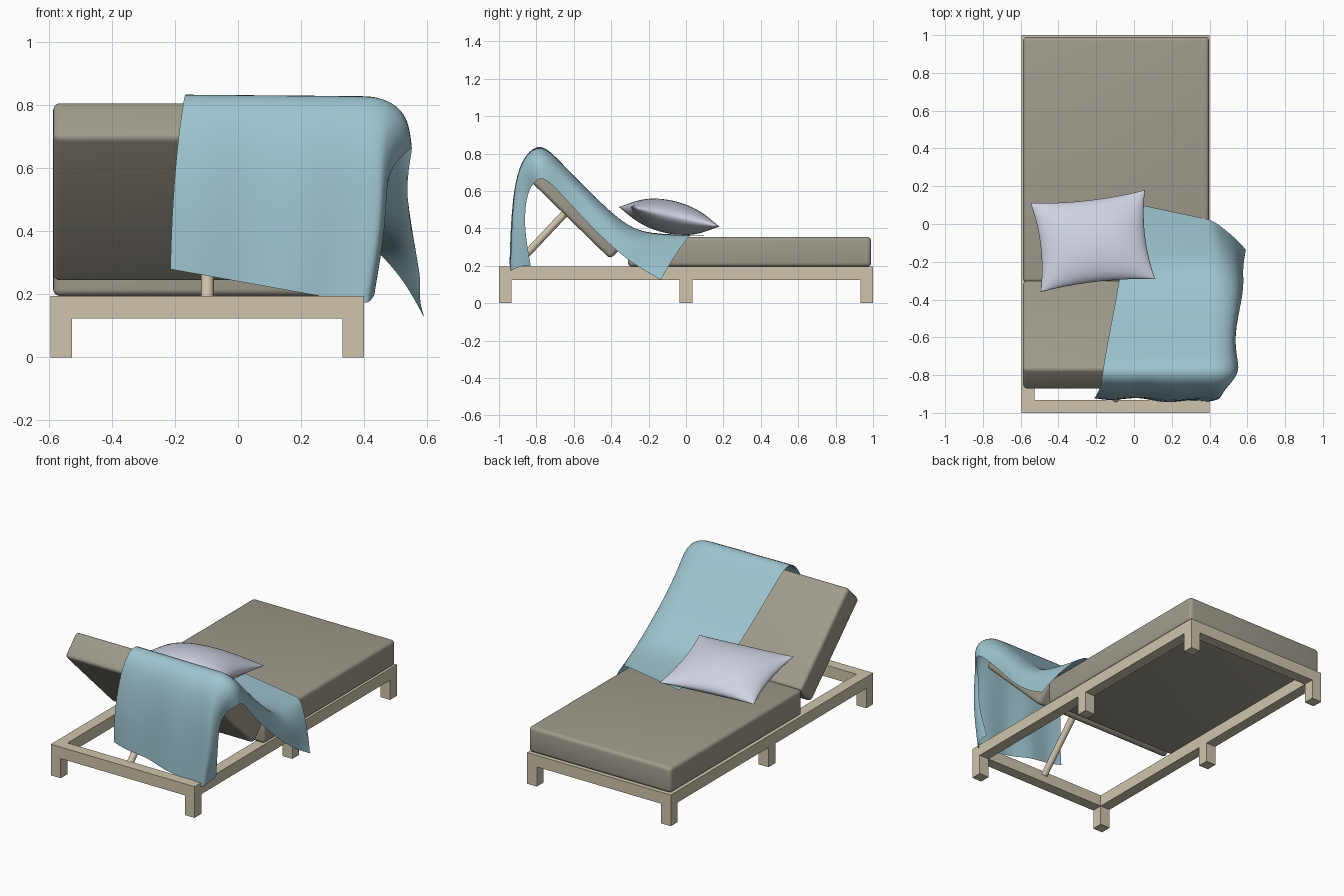
import bpy, bmesh, math
from mathutils import Vector, Matrix

if "Cube" in bpy.data.objects:
    bpy.data.objects.remove(bpy.data.objects["Cube"])


def material(name, rgb):
    m = bpy.data.materials.new(name)
    m.diffuse_color = (*rgb, 1)
    m.use_nodes = True
    m.node_tree.nodes["Principled BSDF"].inputs["Base Color"].default_value = m.diffuse_color
    return m


WOOD = material("pale wood", (0.62, 0.56, 0.42))
TAUPE = material("taupe cushion", (0.35, 0.325, 0.265))
BLUE = material("blue blanket", (0.34, 0.55, 0.62))
LILAC = material("pale pillow", (0.62, 0.65, 0.75))


def finish(name, bm, mat, smooth=None):
    bmesh.ops.recalc_face_normals(bm, faces=bm.faces)
    me = bpy.data.meshes.new(name)
    bm.to_mesh(me)
    bm.free()
    me.materials.append(mat)
    ob = bpy.data.objects.new(name, me)
    bpy.context.collection.objects.link(ob)
    if smooth:
        for p in me.polygons:
            p.use_smooth = True
    return ob


def box(name, lo, hi, mat, bevel=0, matrix=None):
    bm = bmesh.new()
    lo, hi = Vector(lo), Vector(hi)
    bmesh.ops.create_cube(bm, size=1, matrix=Matrix.Translation((lo + hi) / 2)
                          @ Matrix.Diagonal((*(hi - lo), 1)))
    if bevel:
        bmesh.ops.bevel(bm, geom=bm.edges[:], offset=bevel, segments=4,
                        profile=0.5, affect='EDGES')
    if matrix:
        bm.transform(matrix)
    ob = finish(name, bm, mat)
    if bevel:
        bpy.context.view_layer.objects.active = ob
        ob.select_set(True)
        bpy.ops.object.shade_smooth_by_angle(angle=math.radians(40))
        ob.select_set(False)
    return ob


# Wooden frame: rails and six legs
X0, X1, W = -0.595, 0.40, 0.068
ZB, ZT = 0.123, 0.195
for side, x in (("left", X0), ("right", X1 - W)):
    box(side + "_rail", (x, -1 + W, ZB), (x + W, 1 - W, ZT), WOOD)
    for place, y in (("front", -1), ("middle", -W / 2), ("back", 1 - W)):
        box(f"{place}_{side}_leg", (x, y, 0), (x + W, y + W, ZB), WOOD)
box("front_rail", (X0, -1, ZB), (X1, -1 + W, ZT), WOOD)
box("back_rail", (X0, 1 - W, ZB), (X1, 1, ZT), WOOD)

# Seat cushion and tilted backrest cushion
box("seat_cushion", (-0.587, -0.31, 0.195), (0.398, 0.99, 0.355), TAUPE, 0.022)
box("backrest_cushion", (-0.587, -0.332, -0.081), (0.398, 0.332, 0.081), TAUPE, 0.022,
    Matrix.Translation((0, -0.586, 0.526)) @ Matrix.Rotation(math.radians(-44.3), 4, 'X'))

# Round prop under the backrest
a, b = Vector((-0.097, -0.935, 0.175)), Vector((-0.097, -0.62, 0.51))
bm = bmesh.new()
bmesh.ops.create_cone(bm, cap_ends=True, segments=24, radius1=0.02, radius2=0.02,
                      depth=(b - a).length,
                      matrix=Matrix.Translation((a + b) / 2)
                      @ (b - a).to_track_quat('Z', 'Y').to_matrix().to_4x4())
strut = finish("backrest_strut", bm, WOOD)
bpy.context.view_layer.objects.active = strut
strut.select_set(True)
bpy.ops.object.shade_smooth_by_angle(angle=math.radians(40))
strut.select_set(False)

# Pillow: two domed grids joined at a pinched seam
N = 32
bm = bmesh.new()
place = (Matrix.Translation((-0.218, -0.09, 0.462)) @ Matrix.Rotation(math.radians(6.5), 4, 'Z')
         @ Matrix.Rotation(math.radians(-12.5), 4, 'X'))
for sgn in (1, -1):
    g = []
    for i in range(N + 1):
        for j in range(N + 1):
            u = math.sin((i / N - 0.5) * math.pi)
            v = math.sin((j / N - 0.5) * math.pi)
            x = 0.305 * u * (1 - 0.09 * (1 - v * v))
            y = 0.243 * v * (1 - 0.09 * (1 - u * u))
            z = sgn * 0.088 * (max(0, 1 - u * u) * max(0, 1 - v * v)) ** 0.55
            p = place @ Vector((x, y, z))
            p.z = max(p.z, 0.358)
            g.append(bm.verts.new(p))
    for i in range(N):
        for j in range(N):
            k = i * (N + 1) + j
            bm.faces.new((g[k], g[k + 1], g[k + N + 2], g[k + N + 1]))
bmesh.ops.remove_doubles(bm, verts=bm.verts, dist=0.0002)
finish("pillow", bm, LILAC, True)

# Blanket: rows run from the front hem over the backrest to the seat;
# each row gives its left end, the cushion's right edge and the flap hem
rows = [
    ((-0.215, -0.92, 0.28), (0.41, -0.945, 0.168), (0.43, -0.83, 0.20)),
    ((-0.21, -0.925, 0.45), (0.45, -0.935, 0.42), (0.46, -0.87, 0.42)),
    ((-0.195, -0.90, 0.66), (0.45, -0.92, 0.64), (0.48, -0.85, 0.60)),
    ((-0.175, -0.86, 0.80), (0.45, -0.87, 0.79), (0.545, -0.80, 0.66)),
    ((-0.165, -0.775, 0.86), (0.44, -0.775, 0.855), (0.55, -0.755, 0.68)),
    ((-0.15, -0.68, 0.765), (0.44, -0.68, 0.765), (0.54, -0.62, 0.53)),
    ((-0.115, -0.50, 0.58), (0.44, -0.50, 0.58), (0.55, -0.46, 0.36)),
    ((-0.08, -0.31, 0.395), (0.45, -0.31, 0.40), (0.58, -0.33, 0.245)),
    ((-0.055, -0.15, 0.368), (0.44, -0.17, 0.368), (0.585, -0.24, 0.185)),
    ((-0.03, 0.115, 0.363), (0.415, 0.02, 0.363), (0.592, -0.135, 0.125)),
]
bm = bmesh.new()
grid = []
for r, (l, e, f) in enumerate(rows):
    l, e, f = Vector(l), Vector(e), Vector(f)
    line = []
    for c in range(9):
        p = l.lerp(e, c / 8)
        if r < 4:                       # soft folds in the hanging front
            p.y -= 0.012 * math.sin(c * 1.6) * (1 - r / 4)
        line.append(bm.verts.new(p))
    for c in range(1, 5):
        t = c / 4
        p = e.lerp(f, t)
        bulge = math.sin(math.pi * t) * (0.03 if 2 < r < 9 else 0.012)
        p += Vector((bulge, 0, bulge))
        if r < 9:
            p.x += 0.012 * math.sin(r * 2.2) * t
        line.append(bm.verts.new(p))
    grid.append(line)
for q, s in zip(grid, grid[1:]):
    for c in range(len(q) - 1):
        bm.faces.new((q[c], q[c + 1], s[c + 1], s[c]))
blanket = finish("blanket", bm, BLUE, True)
sub = blanket.modifiers.new("smooth", 'SUBSURF')
sub.levels = sub.render_levels = 2
sub.boundary_smooth = 'PRESERVE_CORNERS'
